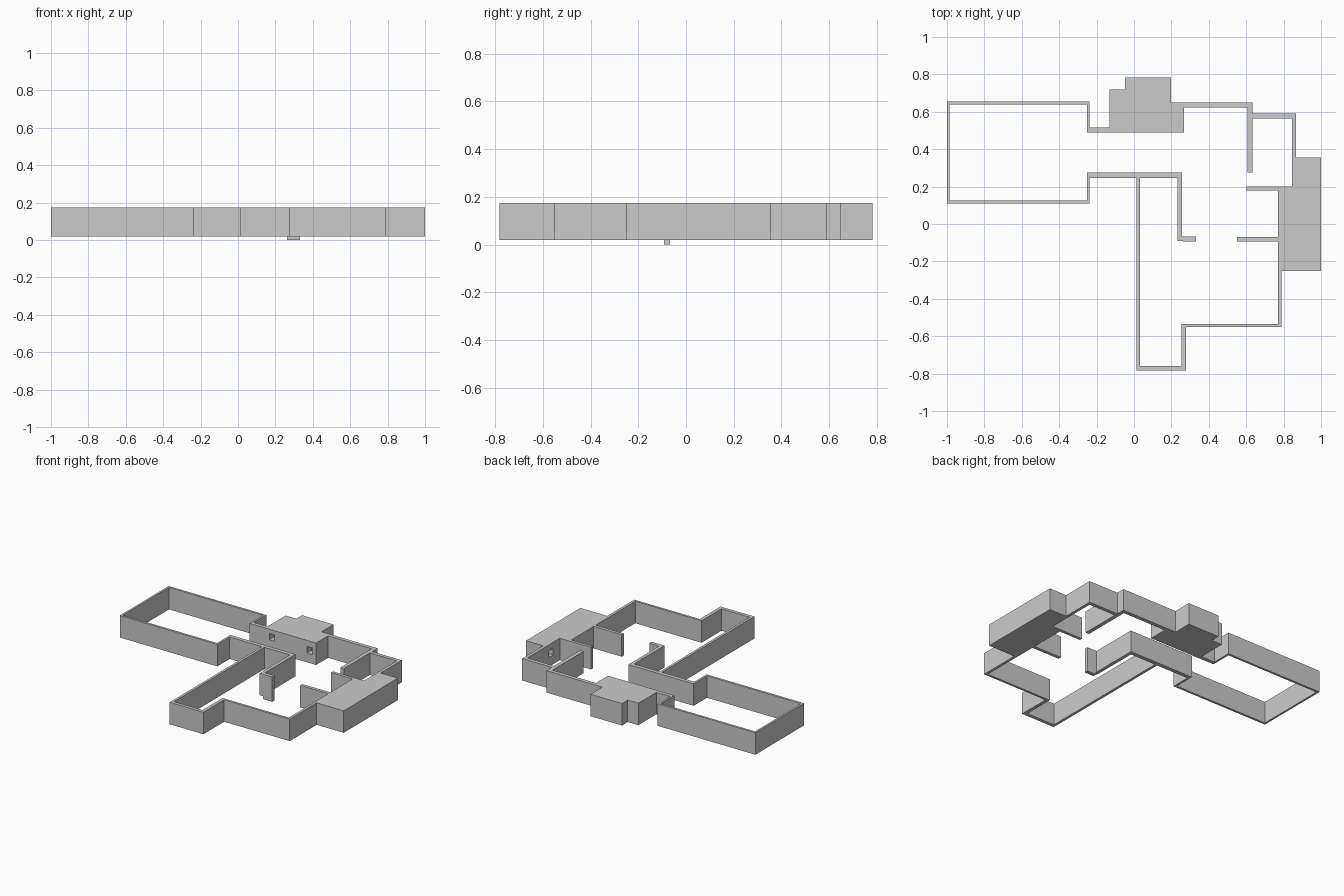
import bpy, bmesh
from mathutils import Vector

if "Cube" in bpy.data.objects:
    bpy.data.objects.remove(bpy.data.objects["Cube"])

Z0, Z1 = 0.02, 0.175


def prism(name, outline, z0=Z0, z1=Z1):
    """Extrude a plan outline into a solid."""
    bm = bmesh.new()
    face = bm.faces.new([bm.verts.new((x, y, z0)) for x, y in outline])
    ext = bmesh.ops.extrude_face_region(bm, geom=[face])
    top = [g for g in ext["geom"] if isinstance(g, bmesh.types.BMVert)]
    bmesh.ops.translate(bm, verts=top, vec=(0, 0, z1 - z0))
    bmesh.ops.recalc_face_normals(bm, faces=bm.faces)
    mesh = bpy.data.meshes.new(name)
    bm.to_mesh(mesh)
    bm.free()
    obj = bpy.data.objects.new(name, mesh)
    bpy.context.collection.objects.link(obj)
    return obj


def wall(name, path, widths):
    """Mitred wall along a right-angled centreline, one width per leg."""
    pts = [Vector(p) for p in path]
    offsets = []
    for a, b, w in zip(pts, pts[1:], widths):
        d = (b - a).normalized()
        offsets.append(Vector((-d.y, d.x)) * w / 2)
    left, right = [], []
    for i, p in enumerate(pts):
        o = Vector((0, 0))
        if i > 0:
            o += offsets[i - 1]
        if i < len(offsets):
            o += offsets[i]
        left.append(p + o)
        right.append(p - o)
    return prism(name, left + right[::-1])


def box(name, x0, x1, y0, y1, z0=Z0, z1=Z1):
    return prism(name, [(x0, y0), (x1, y0), (x1, y1), (x0, y1)], z0, z1)


def niche(block, name, *bounds):
    """Cut a small recess into a solid block."""
    cutter = box(name, *bounds)
    cutter.hide_render = True
    cutter.hide_viewport = True
    cutter.display_type = 'WIRE'
    mod = block.modifiers.new(name, 'BOOLEAN')
    mod.operation = 'DIFFERENCE'
    mod.solver = 'EXACT'
    mod.object = cutter


# West room, both sides of its corridor, and the hall's west wall
wall("west_room_wall",
     [(-0.131, 0.503), (-0.245, 0.503), (-0.245, 0.647), (-0.993, 0.647),
      (-0.993, 0.118), (-0.245, 0.118), (-0.245, 0.261), (0.245, 0.261),
      (0.245, -0.08), (0.262, -0.08)],
     [0.026, 0.014, 0.016, 0.014, 0.016, 0.014, 0.028, 0.024, 0.024])

# Doorway end panel reaching the ground
box("door_panel", 0.262, 0.332, -0.093, -0.067, 0.0)

# South wing
wall("south_wing_wall",
     [(0.023, 0.247), (0.023, -0.77), (0.266, -0.77), (0.266, -0.543),
      (0.78, -0.543), (0.78, -0.25)],
     [0.018, 0.024, 0.024, 0.016, 0.019])

# Solid east block
east = prism("east_block",
             [(0.77, -0.25), (1.0, -0.25), (1.0, 0.355), (0.845, 0.355),
              (0.845, 0.2), (0.77, 0.2)])
niche(east, "east_niche_cutter", 0.83, 0.89, 0.275, 0.318, 0.085, 0.132)

# Partition stubs projecting from the east block
box("lower_partition", 0.551, 0.77, -0.093, -0.07)
box("upper_partition", 0.602, 0.77, 0.179, 0.2)

# North-east alcove and hall north wall
wall("alcove_wall", [(0.855, 0.355), (0.855, 0.577), (0.634, 0.577)],
     [0.021, 0.026])
wall("hall_north_wall", [(0.6205, 0.275), (0.6205, 0.6365), (0.267, 0.6365)],
     [0.027, 0.027])

# Solid north block
north = prism("north_block",
              [(-0.131, 0.489), (0.267, 0.489), (0.267, 0.65), (0.198, 0.65),
               (0.198, 0.782), (-0.048, 0.782), (-0.048, 0.718),
               (-0.131, 0.718)])
niche(north, "north_niche_cutter_a", -0.098, -0.058, 0.47, 0.54, 0.1, 0.145)
niche(north, "north_niche_cutter_b", 0.195, 0.24, 0.47, 0.54, 0.085, 0.132)
